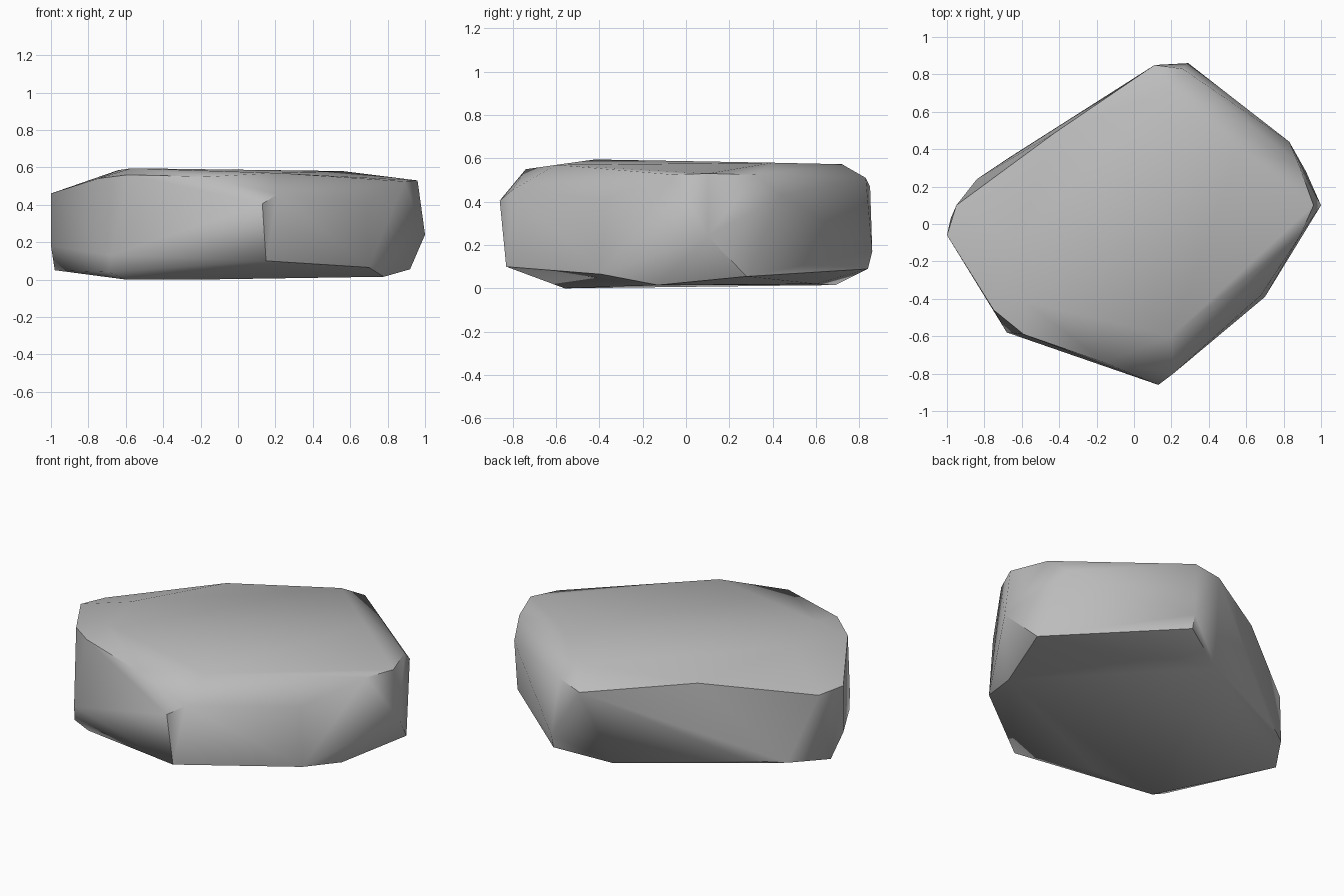
import bpy
import bmesh
import math

# Remove the default object
default = bpy.data.objects.get("Cube")
if default:
    bpy.data.objects.remove(default, do_unlink=True)


def make_material(name, color):
    material = bpy.data.materials.new(name)
    material.use_nodes = True
    material.diffuse_color = color
    shader = material.node_tree.nodes.get("Principled BSDF")
    shader.inputs["Base Color"].default_value = color
    shader.inputs["Roughness"].default_value = 0.9
    return material


def hull_object(name, corner_groups, material):
    """Wrap groups of chipped corners in one closed convex stone."""
    bm = bmesh.new()
    for group in corner_groups:
        for corner in group:
            bm.verts.new(corner)
    result = bmesh.ops.convex_hull(bm, input=bm.verts[:])
    spare = {g for g in result["geom_interior"] + result["geom_unused"]
             if isinstance(g, bmesh.types.BMVert) and g.is_valid}
    bmesh.ops.delete(bm, geom=list(spare), context="VERTS")
    bmesh.ops.dissolve_limit(bm, angle_limit=math.radians(1),
                             verts=bm.verts[:], edges=bm.edges[:])
    bmesh.ops.recalc_face_normals(bm, faces=bm.faces[:])
    mesh = bpy.data.meshes.new(name)
    bm.to_mesh(mesh)
    bm.free()
    mesh.materials.append(material)
    stone = bpy.data.objects.new(name, mesh)
    bpy.context.collection.objects.link(stone)
    return stone


# Underside the stone rests on
underside = [
    (-.6, -.56, 0), (-.2, -.56, 0), (.78, -.13, .015), (.3, .6, .02),
    (0, .69, .015),
]

# Lower rim of the side faces
lower_rim = [
    (-.69, -.56, .04), (-.68, -.58, .13), (.15, -.83, .1), (.7, -.39, .065),
    (.92, .28, .055), (.29, .84, .09), (.29, .86, .17), (-.66, .36, .08),
    (-.84, .24, .07), (-.98, .03, .05),
]

# Upper rim of the side faces
upper_rim = [
    (-1, -.06, .18), (-1, -.06, .46), (-.75, -.46, .54), (-.59, -.59, .56),
    (-.16, -.74, .55), (.13, -.86, .405), (.21, -.8, .455), (.68, -.38, .415),
    (1, .1, .24), (.96, .1, .53), (.89, -.06, .525), (.88, .32, .525),
    (.83, .44, .43), (.26, .83, .51), (.11, .85, .47), (-.42, .49, .53),
    (-.95, .1, .45),
]

# Gently domed top
crown = [
    (-.57, -.42, .595), (.2, -.6, .57), (.56, .4, .58), (.18, .72, .573),
    (-.64, -.1, .585),
]

stone_grey = make_material("stone grey", (.5, .5, .5, 1))
rock = hull_object("flat_rock", [underside, lower_rim, upper_rim, crown],
                   stone_grey)

# Smooth across the soft chips and keep the hard breaks sharp
bpy.ops.object.select_all(action="DESELECT")
rock.select_set(True)
bpy.context.view_layer.objects.active = rock
bpy.ops.object.shade_smooth_by_angle(angle=math.radians(45))
